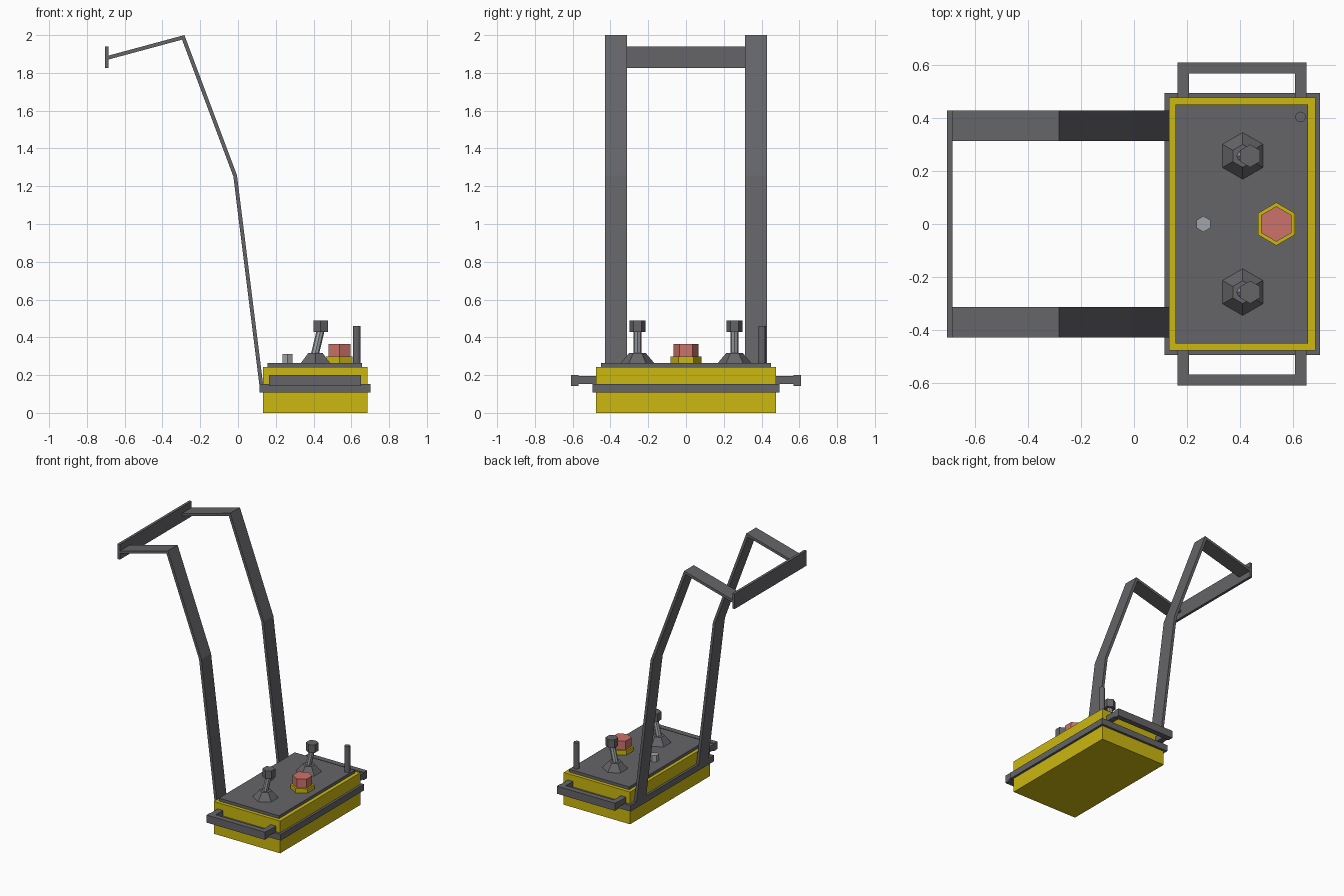
import bpy, bmesh
from mathutils import Vector

if "Cube" in bpy.data.objects:
    bpy.data.objects.remove(bpy.data.objects["Cube"], do_unlink=True)


def material(name, rgb):
    m = bpy.data.materials.new(name)
    m.use_nodes = True
    m.diffuse_color = (*rgb, 1)
    m.node_tree.nodes["Principled BSDF"].inputs["Base Color"].default_value = (*rgb, 1)
    return m


YELLOW = material("yellow paint", (0.60, 0.48, 0.005))
GREY = material("dark grey", (0.13, 0.13, 0.14))
RED = material("button red", (0.60, 0.17, 0.14))
SILVER = material("light grey metal", (0.36, 0.38, 0.40))


def finish(name, bm, mat):
    bmesh.ops.recalc_face_normals(bm, faces=bm.faces)
    mesh = bpy.data.meshes.new(name)
    bm.to_mesh(mesh)
    bm.free()
    mesh.materials.append(mat)
    ob = bpy.data.objects.new(name, mesh)
    bpy.context.collection.objects.link(ob)
    return ob


def box(name, x, y, z, mat):
    """Box from (min, max) pairs on each axis."""
    bm = bmesh.new()
    bmesh.ops.create_cube(bm, size=1)
    for v in bm.verts:
        v.co = [r[0] if c < 0 else r[1] for c, r in zip(v.co, (x, y, z))]
    return finish(name, bm, mat)


def post(name, start, end, r1, r2, mat, sides=6):
    """Prism or cone frustum between two points."""
    start, end = Vector(start), Vector(end)
    axis = end - start
    bm = bmesh.new()
    bmesh.ops.create_cone(bm, cap_ends=True, segments=sides,
                          radius1=r1, radius2=r2, depth=axis.length)
    ob = finish(name, bm, mat)
    ob.location = (start + end) / 2
    ob.rotation_euler = Vector((0, 0, 1)).rotation_difference(axis).to_euler()
    return ob


def strap(name, path, half, y0, y1, mat):
    """Flat bar following an x-z path with mitred bends."""
    pts = [Vector(p) for p in path]
    bm = bmesh.new()
    rings = []
    for i, p in enumerate(pts):
        dirs = [(b - a).normalized() for a, b in zip(pts, pts[1:])][max(i - 1, 0):i + 1]
        normals = [Vector((-d.y, d.x)) for d in dirs]
        n = sum(normals, Vector((0, 0))).normalized()
        n *= half / n.dot(normals[0])
        a, b = p + n, p - n
        rings.append([bm.verts.new(c) for c in ((a.x, y0, a.y), (a.x, y1, a.y),
                                                (b.x, y1, b.y), (b.x, y0, b.y))])
    for r, s in zip(rings, rings[1:]):
        for k in range(4):
            j = (k + 1) % 4
            bm.faces.new((r[k], r[j], s[j], s[k]))
    bm.faces.new(rings[0])
    bm.faces.new(rings[-1])
    return finish(name, bm, mat)


# Control box with its belt and top panel
box("body", (0.132, 0.685), (-0.477, 0.477), (0, 0.243), YELLOW)
box("belt", (0.115, 0.702), (-0.495, 0.495), (0.107, 0.154), GREY)
box("top_panel", (0.157, 0.657), (-0.451, 0.451), (0.243, 0.265), GREY)

# Paired parts: carry handles, push straps and joysticks
PATH = [(0.123, 0.15), (-0.015, 1.255), (-0.29, 1.988), (-0.69, 1.88)]
for side, s in (("left", 1), ("right", -1)):
    def across(a, b):
        return tuple(sorted((s * a, s * b)))

    box(f"{side}_grip", (0.165, 0.65), across(0.568, 0.609), (0.143, 0.2), GREY)
    for end, x in (("rear", 0.165), ("front", 0.607)):
        box(f"{side}_grip_{end}_arm", (x, x + 0.043), across(0.47, 0.57),
            (0.153, 0.196), GREY)

for side, s in (("far", 1), ("near", -1)):
    y = sorted((s * 0.313, s * 0.428))
    strap(f"{side}_push_strap", PATH, 0.01, y[0], y[1], GREY)
    j = s * 0.257
    post(f"{side}_joystick_boot", (0.41, j, 0.265), (0.41, j, 0.318), 0.088, 0.043, GREY)
    post(f"{side}_joystick_stem", (0.405, j, 0.3), (0.438, j, 0.44), 0.021, 0.021, SILVER, 8)
    post(f"{side}_joystick_knob", (0.438, j, 0.428), (0.438, j, 0.488), 0.043, 0.043, GREY)

box("push_bar", (-0.705, -0.685), (-0.428, 0.428), (1.826, 1.94), GREY)

# Emergency button, small switch and antenna
post("button_collar", (0.537, 0, 0.26), (0.537, 0, 0.298), 0.081, 0.081, YELLOW)
post("button", (0.537, 0, 0.298), (0.537, 0, 0.365), 0.067, 0.067, RED)
post("small_switch", (0.262, 0, 0.26), (0.262, 0, 0.312), 0.03, 0.03, SILVER)
post("antenna", (0.628, 0.404, 0.26), (0.628, 0.404, 0.46), 0.02, 0.02, GREY, 12)
